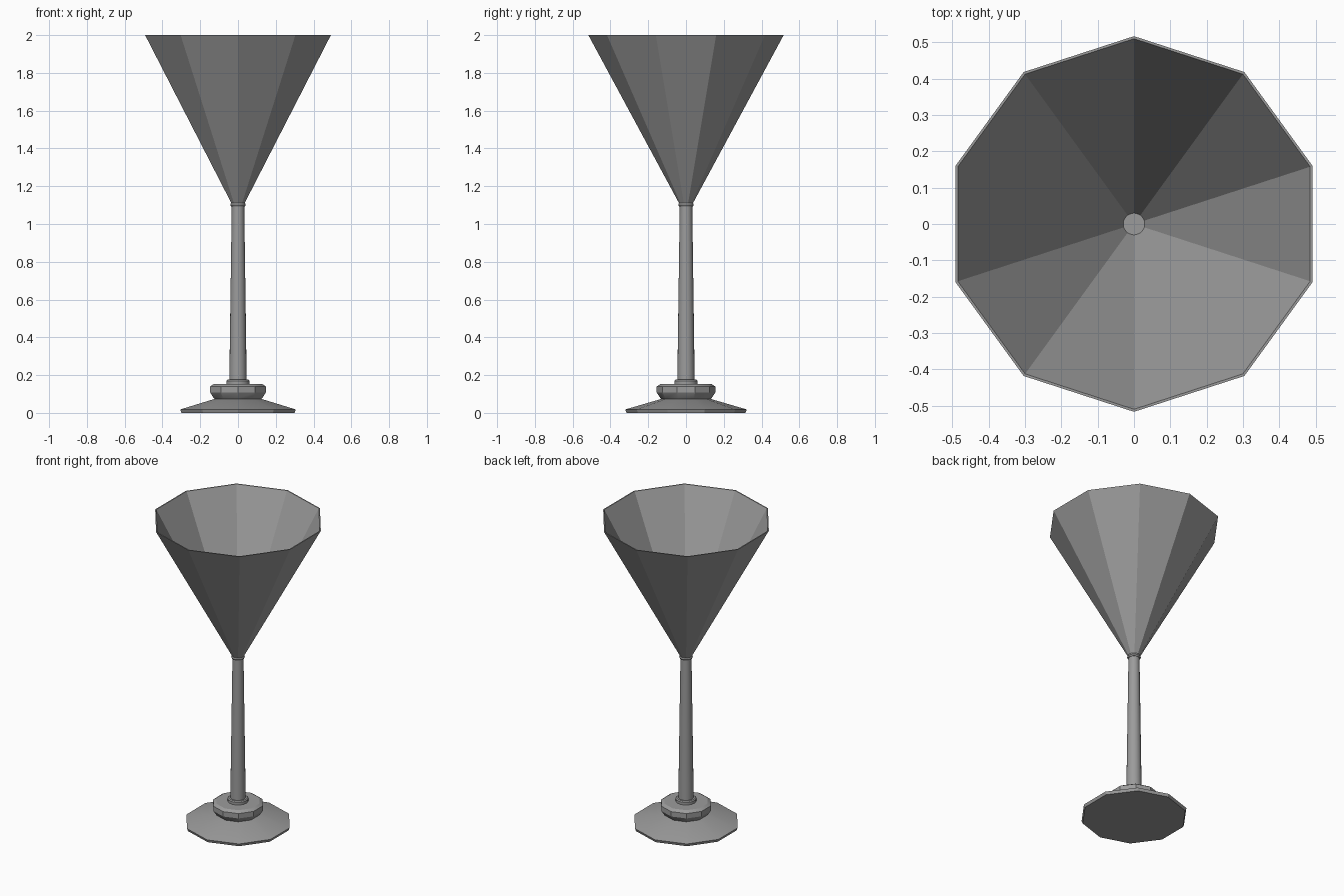
import bpy
import bmesh
from math import cos, sin, pi, radians

cube = bpy.data.objects.get("Cube")
if cube:
    bpy.data.objects.remove(cube)

grey = bpy.data.materials.new("plain grey")
grey.use_nodes = True
colour = (0.33, 0.33, 0.33, 1)
grey.diffuse_color = colour
grey.node_tree.nodes["Principled BSDF"].inputs["Base Color"].default_value = colour


def turned(name, profile, sides, smooth_angle=30):
    """Revolve (radius, height) points, listed upward on the outside, and cap both ends."""
    bm = bmesh.new()
    rings = []
    for r, z in profile:
        angles = [pi / 2 + 2 * pi * i / sides for i in range(sides)]
        rings.append([bm.verts.new((r * cos(a), r * sin(a), z)) for a in angles])
    for low, high in zip(rings, rings[1:]):
        for i in range(sides):
            j = (i + 1) % sides
            bm.faces.new((low[i], low[j], high[j], high[i]))
    bm.faces.new(rings[0][::-1])
    bm.faces.new(rings[-1])
    mesh = bpy.data.meshes.new(name)
    bm.to_mesh(mesh)
    bm.free()
    mesh.materials.append(grey)
    obj = bpy.data.objects.new(name, mesh)
    bpy.context.collection.objects.link(obj)
    bpy.ops.object.select_all(action="DESELECT")
    obj.select_set(True)
    bpy.context.view_layer.objects.active = obj
    bpy.ops.object.shade_smooth_by_angle(angle=radians(smooth_angle))
    return obj


# Foot: thin faceted rim with a shallow sloping top
turned("foot", [(0.315, 0), (0.322, 0.018), (0.11, 0.08)], 10)

# Knob: faceted, with a tapered underside and a bevelled top
turned("knob", [(0.125, 0.07), (0.135, 0.078), (0.155, 0.108),
                (0.155, 0.14), (0.135, 0.153)], 10)

# Stem with a collar at each end
turned("lower_collar", [(0.062, 0.15), (0.062, 0.17), (0.056, 0.176)], 20)
turned("stem", [(0.046, 0.17), (0.033, 1.1)], 20)
turned("upper_collar", [(0.036, 1.092), (0.041, 1.1), (0.038, 1.11)], 20)

# Bowl: open faceted cone with a thin wall and a small flat floor inside
turned("bowl", [(0.034, 1.105), (0.517, 2.0), (0.51, 2.0), (0.03, 1.115)], 10)
turned("bowl_floor", [(0.03, 1.105), (0.03, 1.117)], 20)
